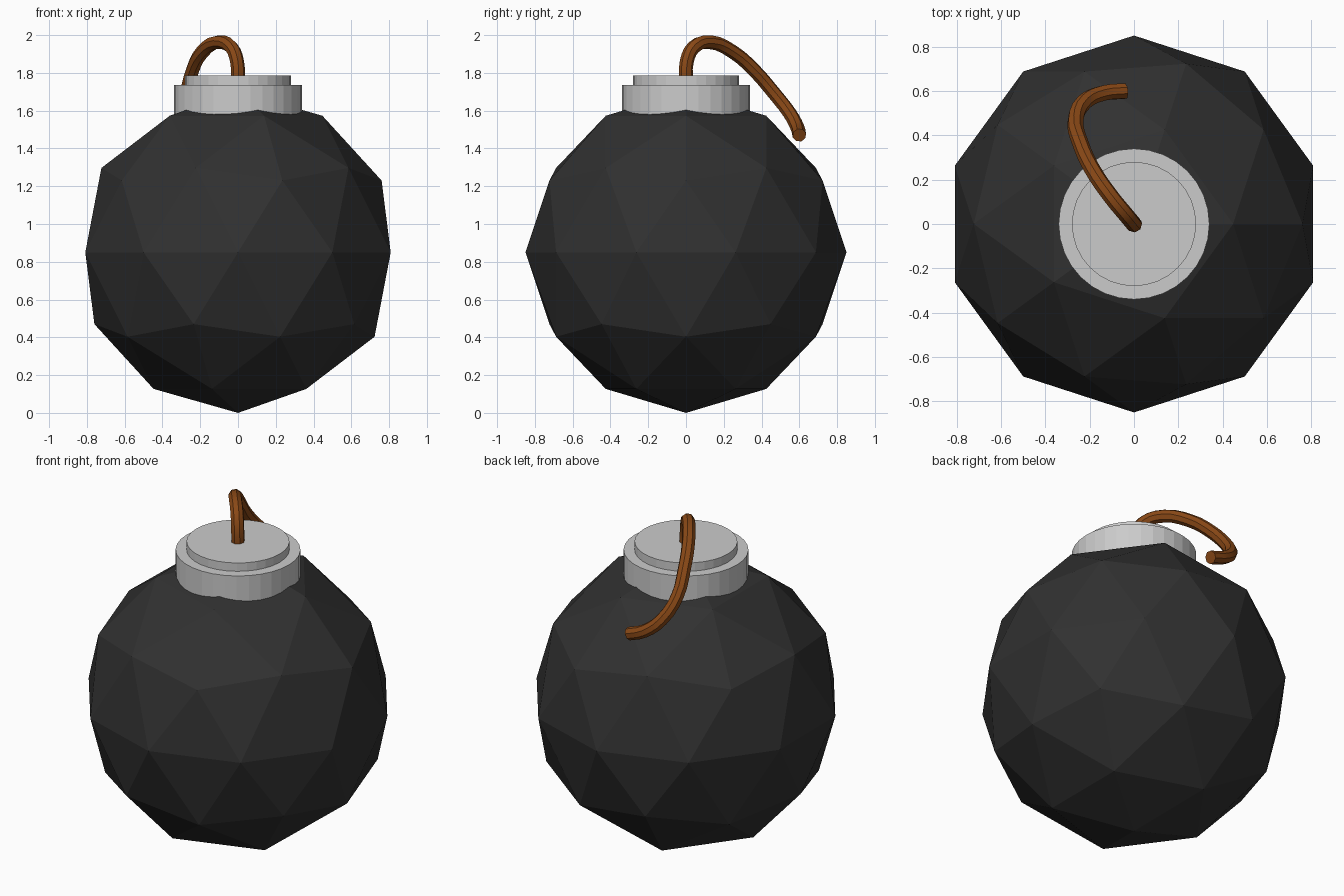
import bpy

if "Cube" in bpy.data.objects:
    bpy.data.objects.remove(bpy.data.objects["Cube"])


def material(name, color):
    m = bpy.data.materials.new(name)
    m.diffuse_color = color
    m.use_nodes = True
    m.node_tree.nodes["Principled BSDF"].inputs["Base Color"].default_value = m.diffuse_color
    return m


def disc(name, radius, bottom, top):
    bpy.ops.mesh.primitive_cylinder_add(vertices=32, radius=radius, depth=top - bottom,
                                        location=(0, 0, (top + bottom) / 2))
    bpy.context.object.name = name


# Faceted round body
bpy.ops.mesh.primitive_ico_sphere_add(subdivisions=2, radius=0.85, location=(0, 0, 0.85))
body = bpy.context.object
body.name = "body"
body.data.materials.append(material("black_iron", (0.03, 0.03, 0.03, 1)))

# Stepped metal cap
disc("cap_collar", 0.34, 1.52, 1.735)
disc("cap_top", 0.28, 1.70, 1.785)

# Curling fuse cord swept along a smooth path
path = [(0, 0, 1.75), (-0.005, 0.004, 1.86), (-0.035, 0.04, 1.935), (-0.105, 0.125, 1.963),
        (-0.19, 0.25, 1.91), (-0.24, 0.36, 1.815), (-0.264, 0.46, 1.70),
        (-0.225, 0.55, 1.585), (-0.14, 0.59, 1.51), (-0.04, 0.6, 1.47)]
curve = bpy.data.curves.new("fuse", "CURVE")
curve.dimensions = "3D"
curve.resolution_u = 3
curve.bevel_depth = 0.037
curve.bevel_resolution = 2
curve.use_fill_caps = True
spline = curve.splines.new("BEZIER")
spline.bezier_points.add(len(path) - 1)
for point, co in zip(spline.bezier_points, path):
    point.co = co
    point.handle_left_type = point.handle_right_type = "AUTO"
fuse = bpy.data.objects.new("fuse", curve)
bpy.context.collection.objects.link(fuse)
curve.materials.append(material("brown_cord", (0.25, 0.065, 0.008, 1)))

bpy.ops.object.select_all(action="DESELECT")
fuse.select_set(True)
bpy.context.view_layer.objects.active = fuse
bpy.ops.object.convert(target="MESH")
bpy.ops.object.shade_smooth_by_angle()
